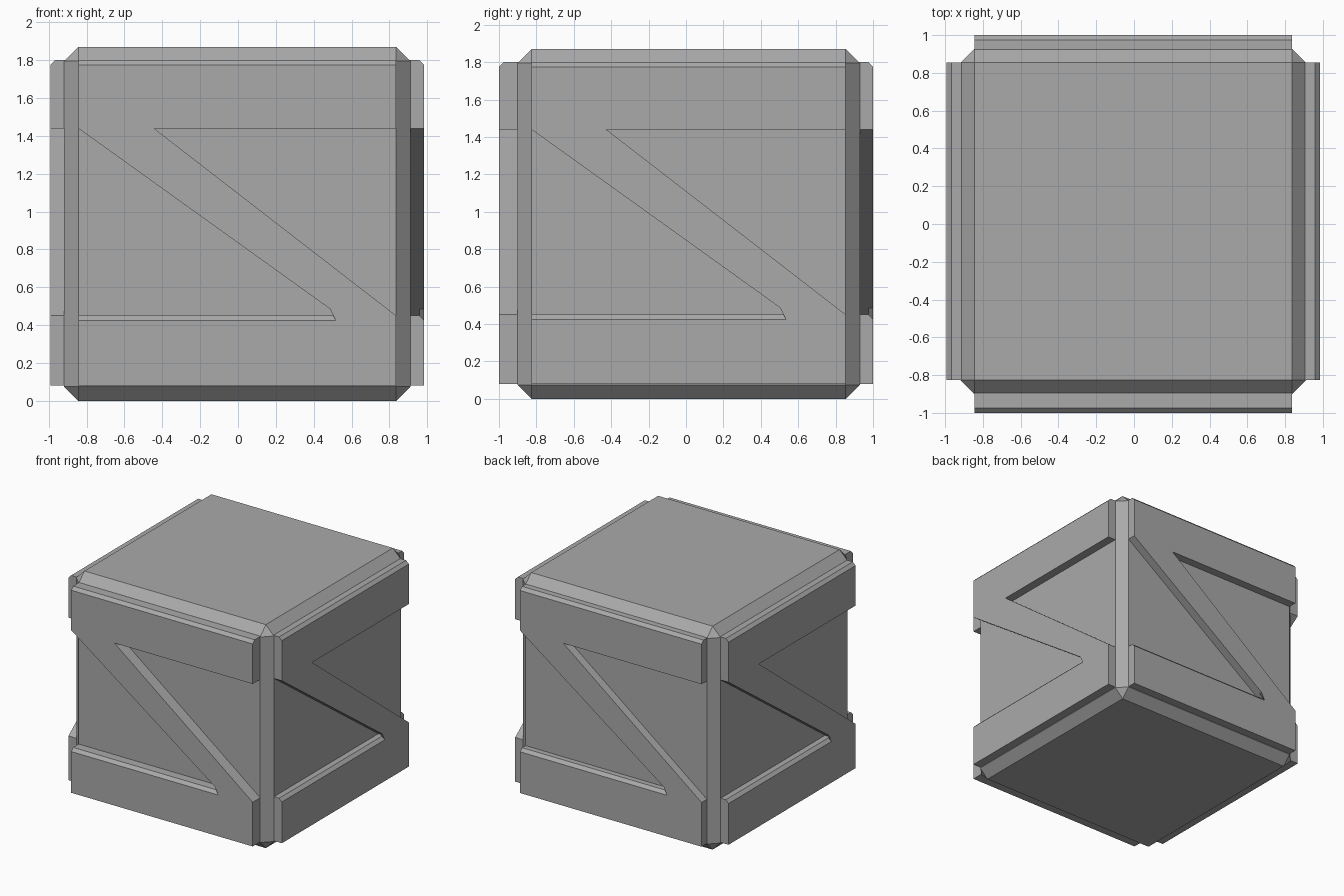
import bpy
import bmesh
from math import radians
from mathutils import Matrix, Vector

default = bpy.data.objects.get("Cube")
if default:
    bpy.data.objects.remove(default, do_unlink=True)

HALF = 0.915                        # half width of the crate body
HEIGHT = 1.87
CHAMFER = 0.075
CENTRE = Vector((-0.004, 0.014, 0))
LIP = 0.025                         # small chamfer on upward plank edges

grey = bpy.data.materials.new("crate_grey")
grey.use_nodes = True
colour = (0.4, 0.4, 0.4, 1)
grey.diffuse_color = colour
grey.node_tree.nodes["Principled BSDF"].inputs["Base Color"].default_value = colour


def finish(bm, name):
    bmesh.ops.recalc_face_normals(bm, faces=bm.faces)
    mesh = bpy.data.meshes.new(name)
    bm.to_mesh(mesh)
    bm.free()
    mesh.materials.append(grey)
    obj = bpy.data.objects.new(name, mesh)
    bpy.context.collection.objects.link(obj)
    return obj


# Chamfered crate body
bm = bmesh.new()
bmesh.ops.create_cube(bm, size=1)
bmesh.ops.scale(bm, vec=(2 * HALF, 2 * HALF, HEIGHT), verts=bm.verts)
bmesh.ops.translate(bm, vec=CENTRE + Vector((0, 0, HEIGHT / 2)), verts=bm.verts)
bmesh.ops.bevel(bm, geom=bm.edges[:], offset=CHAMFER, segments=1,
                affect='EDGES', profile=0.5)
finish(bm, "crate_body")

# Outline of the Z-shaped bracing: two rails joined by a diagonal
W = HALF - CHAMFER
BOTTOM, LOW, HIGH, TOP = 0.08, 0.45, 1.44, 1.8
inner = [(-W, BOTTOM), (W, BOTTOM), (W, LOW), (-0.44, HIGH), (W, HIGH),
         (W, TOP), (-W, TOP), (-W, HIGH), (0.49, 0.486), (0.54, LOW), (-W, LOW)]

# Front edge of the outline, lowered where the rails are chamfered
outer = list(inner)
for i in (5, 6, 9, 10):
    u, v = inner[i]
    outer[i] = (u - 0.02 if i == 9 else u, v - LIP)


def brace(name, depth, turn):
    bm = bmesh.new()
    levels = [(inner, HALF - 0.02), (inner, HALF + depth - LIP), (outer, HALF + depth)]
    rings = [[bm.verts.new((u, -d, v)) for u, v in shape] for shape, d in levels]
    n = len(inner)
    for a, b in zip(rings, rings[1:]):
        for i in range(n):
            j = (i + 1) % n
            bm.faces.new((a[i], a[j], b[j], b[i]))
    bm.faces.new(rings[0])
    bm.faces.new(rings[-1])
    bmesh.ops.transform(bm, verts=bm.verts,
                        matrix=Matrix.Translation(CENTRE) @ Matrix.Rotation(radians(turn), 4, 'Z'))
    finish(bm, name)


# One brace on each side wall
brace("front_brace", 0.099, 0)
brace("left_brace", 0.073, 90)
brace("back_brace", 0.071, 180)
brace("right_brace", 0.073, 270)
